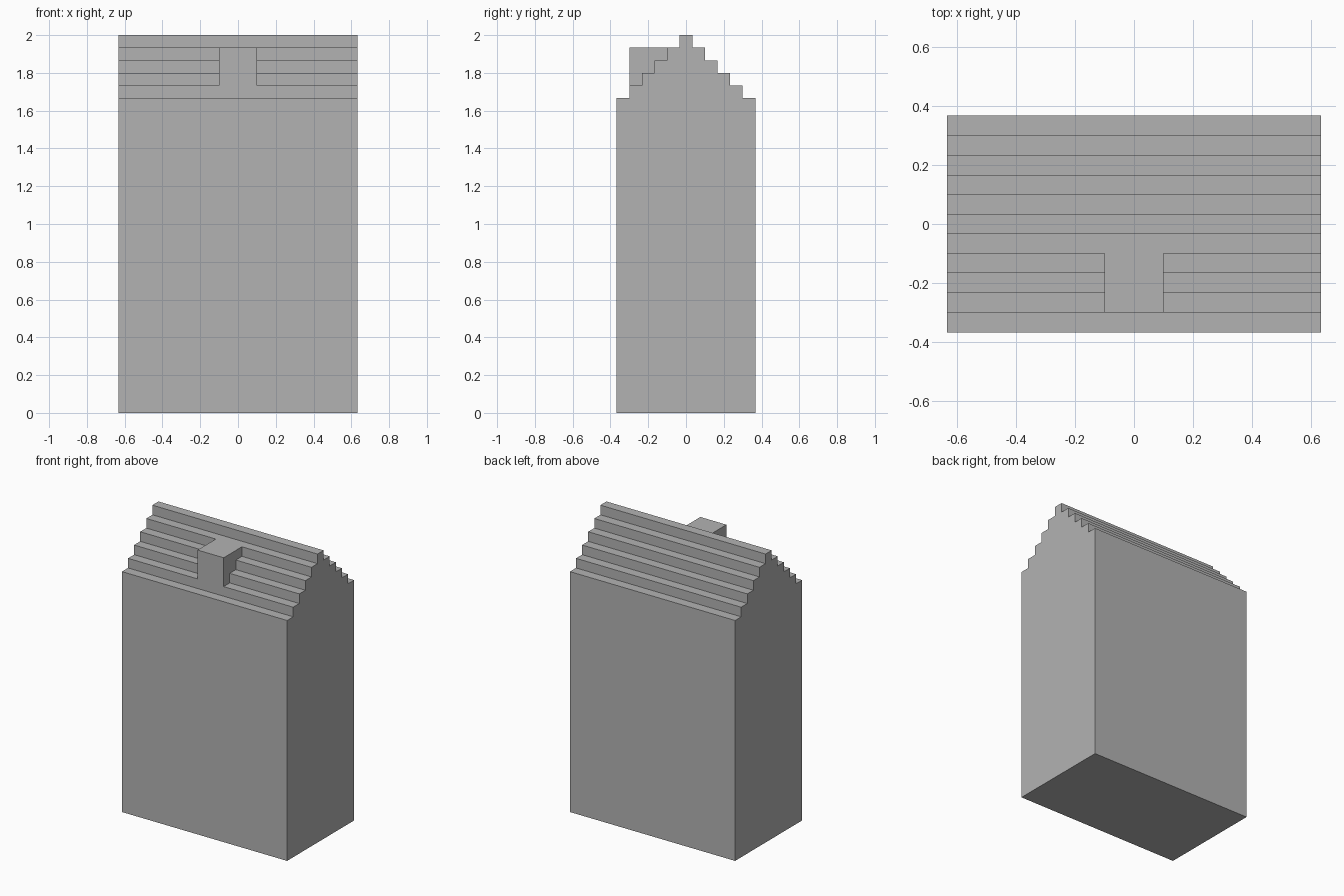
import bpy
import bmesh

U = 2 / 30          # one block of the stepped grid
STEPS = 6           # roof levels, eaves to ridge
EAVES = 25          # height of the walls in blocks

cube = bpy.data.objects.get("Cube")
if cube:
    bpy.data.objects.remove(cube, do_unlink=True)

grey = bpy.data.materials.new("plain grey")
grey.use_nodes = True
colour = (0.45, 0.45, 0.45, 1)
grey.diffuse_color = colour
grey.node_tree.nodes["Principled BSDF"].inputs["Base Color"].default_value = colour


def extrude_profile(name, profile, half_width):
    """Extrude a (y, z) outline, in blocks, along x about the centre."""
    bm = bmesh.new()
    face = bm.faces.new([bm.verts.new((-half_width * U, y * U, z * U)) for y, z in profile])
    moved = bmesh.ops.extrude_face_region(bm, geom=[face])["geom"]
    bmesh.ops.translate(bm, vec=(2 * half_width * U, 0, 0),
                        verts=[v for v in moved if isinstance(v, bmesh.types.BMVert)])
    bmesh.ops.recalc_face_normals(bm, faces=bm.faces)
    mesh = bpy.data.meshes.new(name)
    bm.to_mesh(mesh)
    bm.free()
    mesh.materials.append(grey)
    obj = bpy.data.objects.new(name, mesh)
    bpy.context.collection.objects.link(obj)
    return obj


# Front half of the staircase outline, from the ground to the ridge
front = [(-5.5, 0)]
for i in range(STEPS):
    y, z = i - 5.5, EAVES + i
    if i:
        front.append((y, z - 1))
    front.append((y, z))

# Walls and stepped gable roof, mirrored front to back
back = [(-y, z) for y, z in reversed(front)]
extrude_profile("stepped_house_body", front + back, 9.5)

# Dormer block filling three steps at the front, with its underside following the roof
dormer = [(-4.5, 26), (-4.5, 29), (-1.5, 29)]
for i in range(3):
    dormer += [(-1.5 - i, 28 - i), (-2.5 - i, 28 - i)]
extrude_profile("front_dormer", dormer[:-1], 1.5)
